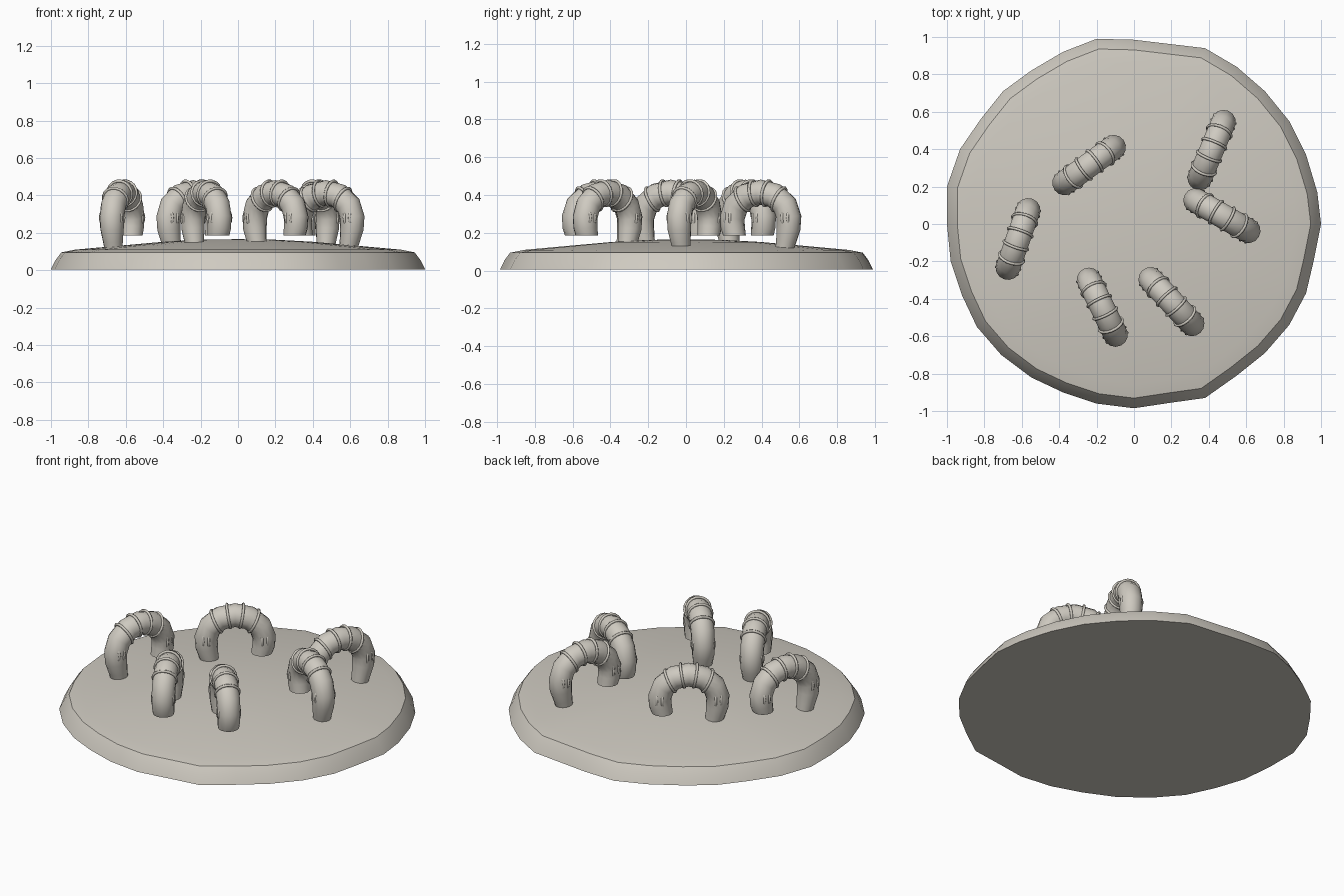
import bpy, bmesh, math
from mathutils import Vector, Matrix

if "Cube" in bpy.data.objects:
    bpy.data.objects.remove(bpy.data.objects["Cube"])

stone = bpy.data.materials.new("warm grey")
stone.diffuse_color = (0.62, 0.59, 0.53, 1)
stone.use_nodes = True
stone.node_tree.nodes["Principled BSDF"].inputs["Base Color"].default_value = stone.diffuse_color


def finish(name, bm, angle=40):
    bmesh.ops.recalc_face_normals(bm, faces=bm.faces)
    me = bpy.data.meshes.new(name)
    bm.to_mesh(me)
    bm.free()
    me.materials.append(stone)
    ob = bpy.data.objects.new(name, me)
    bpy.context.collection.objects.link(ob)
    bpy.ops.object.select_all(action='DESELECT')
    ob.select_set(True)
    bpy.context.view_layer.objects.active = ob
    bpy.ops.object.shade_smooth_by_angle(angle=math.radians(angle))
    return ob


def bridge(bm, a, b):
    n = len(a)
    for i in range(n):
        bm.faces.new((a[i], a[(i + 1) % n], b[(i + 1) % n], b[i]))


# Irregular round base: outline scaled through a low domed profile
outline = [(1, 0), (.98, .17), (.92, .37), (.83, .55), (.70, .71), (.55, .84),
           (.38, .94), (0, .985), (-.2, .99), (-.38, .92), (-.55, .82),
           (-.70, .71), (-.82, .56), (-.93, .40), (-1, .2), (-1, 0),
           (-.98, -.2), (-.92, -.38), (-.84, -.55), (-.71, -.70),
           (-.55, -.82), (-.38, -.90), (-.2, -.96), (0, -.985), (.2, -.955),
           (.38, -.93), (.55, -.81), (.70, -.69), (.83, -.54), (.92, -.37),
           (.96, -.2)]
profile = [(1, .005), (.975, .055), (.945, .095), (.87, .11), (.4, .152), (.2, .163)]
bm = bmesh.new()
rows = [[bm.verts.new((x * s, y * s, z)) for x, y in outline] for s, z in profile]
for a, b in zip(rows, rows[1:]):
    bridge(bm, a, b)
tip = bm.verts.new((0, 0, .166))
for i, v in enumerate(rows[-1]):
    bm.faces.new((v, rows[-1][(i + 1) % len(outline)], tip))
bm.faces.new(rows[0][::-1])
finish("round_base", bm)

# Arch path (u, z, radius): long foot at +u, short raised foot at -u
path = [(.13, .08, .045), (.147, .16, .054), (.16, .22, .063), (.163, .28, .066),
        (.14, .345, .067), (.08, .397, .067), (0, .415, .067), (-.08, .397, .067),
        (-.14, .345, .067), (-.163, .28, .066), (-.16, .23, .064), (-.15, .185, .060)]
# Upright bands (u, z): four over the top, two showing through each leg
bands = [(.105, .378), (.036, .41), (-.036, .41), (-.105, .378),
         (.15, .28), (.18, .28), (-.15, .28), (-.18, .28)]
SIDES = 14


def arch(name, cx, cy, angle):
    place = Matrix.Translation((cx, cy, 0)) @ Matrix.Rotation(math.radians(angle), 4, 'Z')
    # Bent tube body
    bm = bmesh.new()
    rings = []
    for i, (u, z, r) in enumerate(path):
        p, q = path[max(i - 1, 0)], path[min(i + 1, len(path) - 1)]
        t = Vector((q[0] - p[0], 0, q[1] - p[1])).normalized()
        if i == len(path) - 1:
            t = Vector((0, 0, -1))
        n = t.cross(Vector((0, 1, 0)))
        ring = []
        for k in range(SIDES):
            a = 2 * math.pi * k / SIDES
            ring.append(bm.verts.new(Vector((u, 0, z)) + r * (math.cos(a) * n + math.sin(a) * Vector((0, 1, 0)))))
        rings.append(ring)
    for a, b in zip(rings, rings[1:]):
        bridge(bm, a, b)
    bm.faces.new(rings[0])
    bm.faces.new(rings[-1])
    body = finish(name, bm)
    body.matrix_world = place
    # Thin bands
    bm = bmesh.new()
    for u, z in bands:
        leg = abs(u) > .14
        major = .064 if leg else .068
        if leg and abs(u) > .17:
            major = .060
        tilt = 0 if leg else math.atan2(u, .16) * .8
        turn = Matrix.Translation((u, 0, z)) @ Matrix.Rotation(tilt, 4, 'Y')
        rows = []
        for k in range(18):
            a = 2 * math.pi * k / 18
            row = []
            for j in range(6):
                b = 2 * math.pi * j / 6
                rr = major + .008 * math.cos(b)
                row.append(bm.verts.new(turn @ Vector((.008 * math.sin(b), rr * math.cos(a), rr * math.sin(a)))))
            rows.append(row)
        for k in range(18):
            bridge(bm, rows[k], rows[(k + 1) % 18])
    ribs = finish(name + "_bands", bm, 70)
    ribs.matrix_world = place


for i, (x, y, a) in enumerate([(-.24, .315, 216), (.415, .395, 67), (.47, .045, -30),
                               (-.62, -.08, 250.5), (-.17, -.445, 116), (.2, -.415, 133)]):
    arch("banded_arch_%d" % (i + 1), x, y, a)
